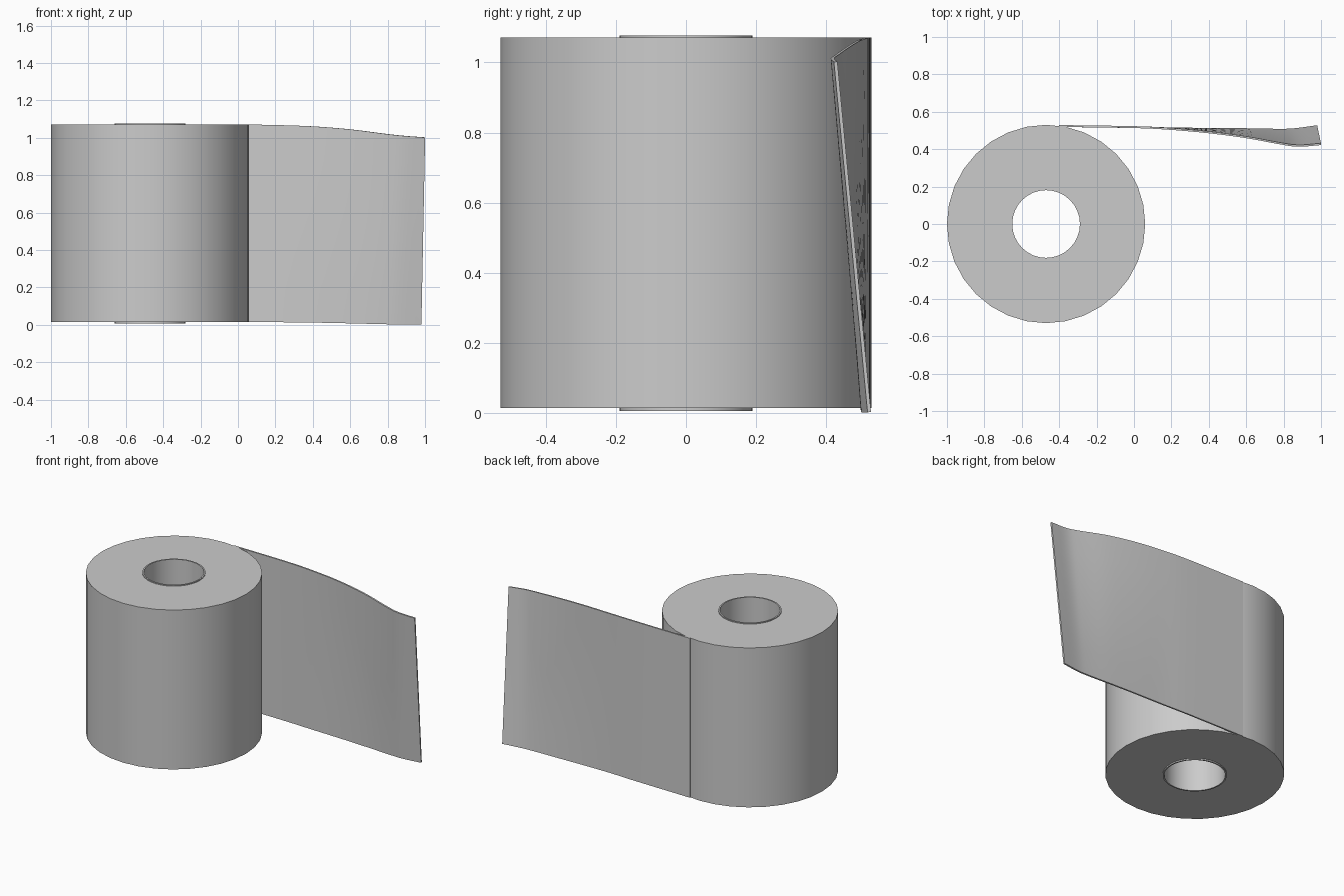
import bpy, bmesh, math
from mathutils import Vector

if "Cube" in bpy.data.objects:
    bpy.data.objects.remove(bpy.data.objects["Cube"])

CX = -0.47          # roll axis position


def material(name, rgb):
    m = bpy.data.materials.new(name)
    m.diffuse_color = (*rgb, 1)
    m.use_nodes = True
    m.node_tree.nodes["Principled BSDF"].inputs["Base Color"].default_value = m.diffuse_color
    return m


paper = material("light_grey_paper", (0.6, 0.6, 0.6))


def add_object(name, bm, mat):
    bmesh.ops.recalc_face_normals(bm, faces=bm.faces)
    me = bpy.data.meshes.new(name)
    bm.to_mesh(me)
    bm.free()
    me.materials.append(mat)
    ob = bpy.data.objects.new(name, me)
    bpy.context.collection.objects.link(ob)
    bpy.ops.object.select_all(action='DESELECT')
    ob.select_set(True)
    bpy.context.view_layer.objects.active = ob
    return ob


def ring(name, r_in, r_out, z0, z1, mat, n=32):
    """Hollow cylinder: a rectangular section turned around the roll axis."""
    bm = bmesh.new()
    section = [(r_in, z0), (r_out, z0), (r_out, z1), (r_in, z1)]
    loops = []
    for i in range(n):
        a = 2 * math.pi * i / n
        loops.append([bm.verts.new((CX + r * math.cos(a), r * math.sin(a), z))
                      for r, z in section])
    for i in range(n):
        p, q = loops[i], loops[(i + 1) % n]
        for k in range(4):
            j = (k + 1) % 4
            bm.faces.new((p[k], q[k], q[j], p[j]))
    add_object(name, bm, mat)
    bpy.ops.object.shade_smooth_by_angle(angle=math.radians(35))


def smooth_path(pts, steps=4):
    """Catmull-Rom curve through the points."""
    p = [Vector(v) for v in pts]
    p = [2 * p[0] - p[1]] + p + [2 * p[-1] - p[-2]]
    out = []
    for a, b, c, d in zip(p, p[1:], p[2:], p[3:]):
        for s in range(steps):
            t = s / steps
            out.append(0.5 * (2 * b + (c - a) * t + (2 * a - 5 * b + 4 * c - d) * t ** 2
                              + (3 * b - a - 3 * c + d) * t ** 3))
    return out + [p[-2]]


# Wound paper and the slightly longer cardboard core
ring("paper_roll", 0.188, 0.53, 0.014, 1.071, paper)
ring("core_tube", 0.181, 0.19, 0.006, 1.077, paper)

# Loose sheet: upper and lower edges, leaving the roll on a tangent and twisting
upper = smooth_path([(-0.40, 0.524, 1.071), (0.0, 0.518, 1.071), (0.2, 0.508, 1.068),
                     (0.4, 0.49, 1.061), (0.6, 0.464, 1.045), (0.78, 0.431, 1.022),
                     (0.88, 0.418, 1.011), (1.0, 0.427, 1.002)])
lower = smooth_path([(-0.40, 0.524, 0.014), (0.0, 0.518, 0.014), (0.2, 0.511, 0.014),
                     (0.4, 0.509, 0.012), (0.6, 0.507, 0.008), (0.77, 0.504, 0.004),
                     (0.86, 0.507, 0.002), (0.98, 0.523, 0.002)])
bm = bmesh.new()
ROWS = 6
grid = [[bm.verts.new(lo.lerp(up, k / ROWS)) for k in range(ROWS + 1)]
        for lo, up in zip(lower, upper)]
for p, q in zip(grid, grid[1:]):
    for k in range(ROWS):
        bm.faces.new((p[k], q[k], q[k + 1], p[k + 1]))
sheet = add_object("loose_sheet", bm, paper)
mod = sheet.modifiers.new("thickness", 'SOLIDIFY')
mod.thickness = 0.01
mod.offset = 0
bpy.ops.object.modifier_apply(modifier=mod.name)
bpy.ops.object.shade_smooth_by_angle(angle=math.radians(35))
